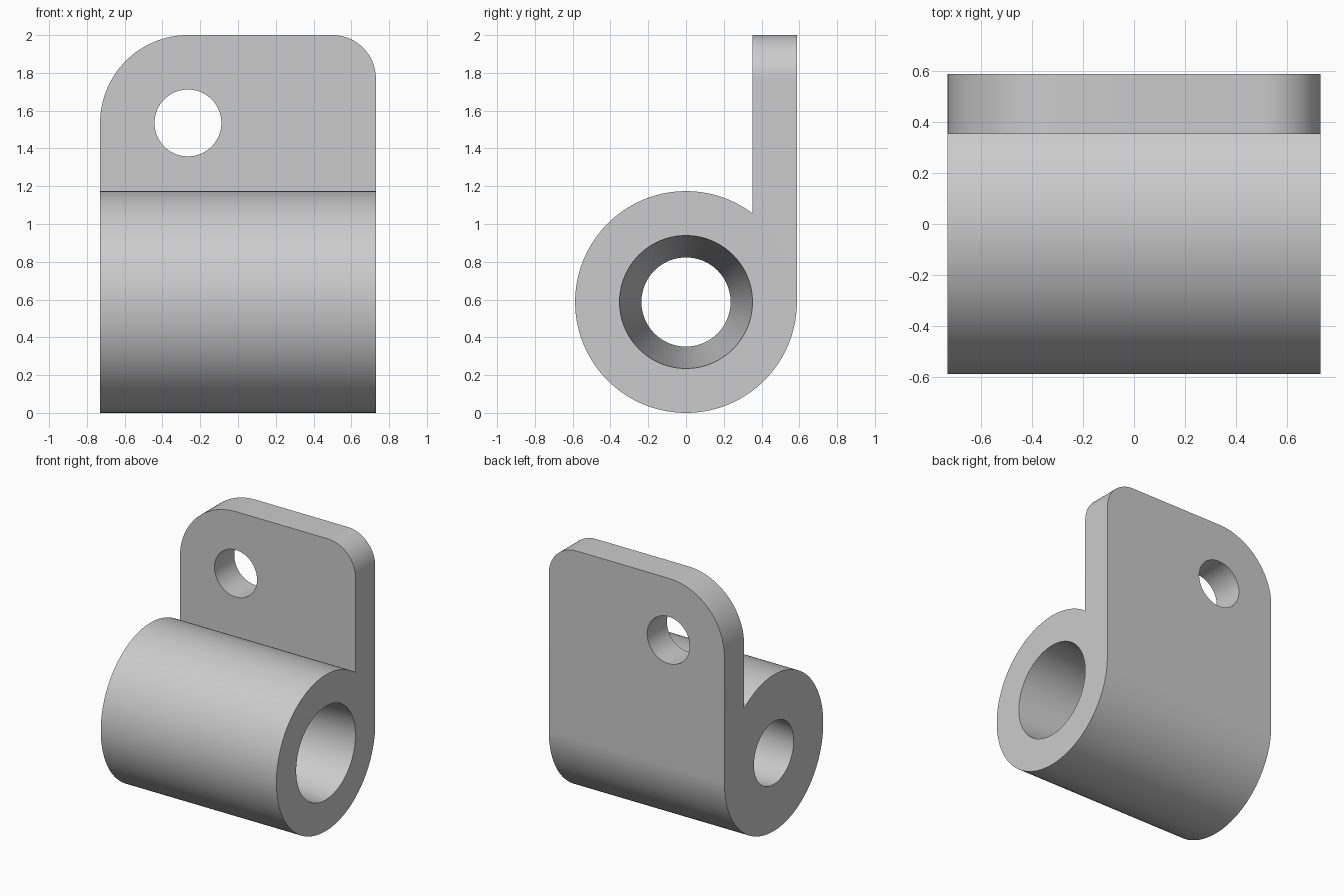
import bpy, bmesh, math
from mathutils import Vector

cube = bpy.data.objects.get("Cube")
if cube:
    bpy.data.objects.remove(cube, do_unlink=True)

R = 0.587            # barrel radius, also height of its axis
HALF = 0.73          # half width
TAB_Y = 0.352        # inner face of the tab
HOLE = (-0.265, 1.535)

metal = bpy.data.materials.new("plain grey")
metal.use_nodes = True
colour = (0.6, 0.6, 0.6, 1)
metal.diffuse_color = colour
metal.node_tree.nodes["Principled BSDF"].inputs["Base Color"].default_value = colour


def arc(cx, cy, r, a0, a1, n):
    angles = [math.radians(a0 + (a1 - a0) * i / n) for i in range(n + 1)]
    return [(cx + r * math.cos(a), cy + r * math.sin(a)) for a in angles]


def loft(name, start, end):
    """Solid between two matching loops of points."""
    bm = bmesh.new()
    a = [bm.verts.new(p) for p in start]
    b = [bm.verts.new(p) for p in end]
    bm.faces.new(a)
    bm.faces.new(b)
    for i in range(len(a)):
        j = (i + 1) % len(a)
        bm.faces.new((a[i], a[j], b[j], b[i]))
    bmesh.ops.recalc_face_normals(bm, faces=bm.faces)
    mesh = bpy.data.meshes.new(name)
    bm.to_mesh(mesh)
    bm.free()
    mesh.materials.append(metal)
    obj = bpy.data.objects.new(name, mesh)
    bpy.context.collection.objects.link(obj)
    return obj


def along_x(name, profile, x0, x1):
    return loft(name, [(x0, y, z) for y, z in profile], [(x1, y, z) for y, z in profile])


def along_y(name, profile):
    return loft(name, [(x, -1, z) for x, z in profile], [(x, 1, z) for x, z in profile])


# Barrel and upright tab as one side profile
meet = math.degrees(math.acos(TAB_Y / R))
side = arc(0, R, R, meet, 360, 120) + [(R, 2.2), (TAB_Y, 2.2)]
bracket = along_x("hinge_bracket", side, -HALF - 0.1, HALF + 0.1)

# Front outline with one large and one small rounded corner
outline = [(-HALF, -0.1), (HALF, -0.1)]
outline += arc(HALF - 0.23, 2 - 0.23, 0.23, 0, 90, 24)
outline += arc(HOLE[0], HOLE[1], HALF + HOLE[0], 90, 180, 32)
front = along_y("outline_cutter", outline)

# Round hole in the tab
hole = along_y("tab_hole_cutter", arc(*HOLE, 0.177, 0, 360, 64)[:-1])

# Tapered bore through the barrel, wide at the left end
def bore_ring(x):
    r = 0.294 + (0.352 - 0.236) / (2 * HALF) * x
    return [(x, y, z) for y, z in arc(0, R, r, 0, 360, 96)[:-1]]

bore = loft("bore_cutter", bore_ring(-1), bore_ring(1))

for cutter, mode in ((front, "INTERSECT"), (hole, "DIFFERENCE"), (bore, "DIFFERENCE")):
    mod = bracket.modifiers.new(cutter.name, "BOOLEAN")
    mod.operation = mode
    mod.solver = "EXACT"
    mod.object = cutter

# Apply the cuts, then remove the cutters
bpy.context.view_layer.update()
bpy.ops.object.select_all(action="DESELECT")
bpy.context.view_layer.objects.active = bracket
bracket.select_set(True)
for mod in list(bracket.modifiers):
    bpy.ops.object.modifier_apply(modifier=mod.name)
for cutter in (front, hole, bore):
    bpy.data.objects.remove(cutter, do_unlink=True)
bpy.ops.object.shade_smooth_by_angle(angle=math.radians(30))
